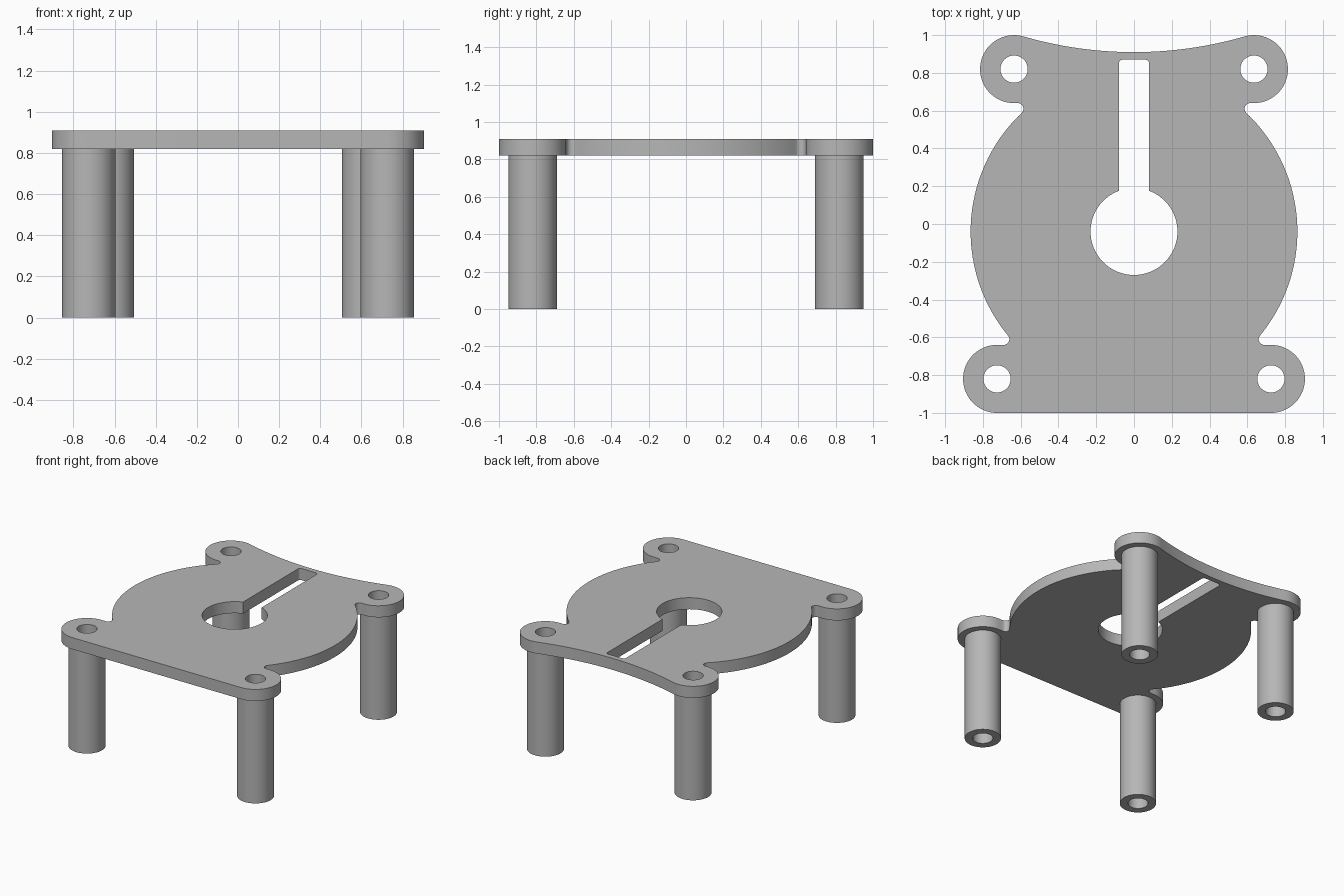
import bpy
import bmesh
from math import cos, sin, radians, degrees, atan2, sqrt, tau

PLATE_BOTTOM, PLATE_TOP = 0.82, 0.91
LUG_R, LEG_R, BORE_R, FILLET_R = 0.18, 0.13, 0.072, 0.03
DISC_Y, DISC_R, HOLE_R = -0.04, 0.865, 0.23
SLOT_X, SLOT_END, SLOT_CORNER = 0.08, 0.87, 0.02
FRONT_LUG, BACK_LUG = (0.725, -0.82), (0.635, 0.82)
BACK_EDGE_Y = 0.91

if "Cube" in bpy.data.objects:
    bpy.data.objects.remove(bpy.data.objects["Cube"], do_unlink=True)

grey = bpy.data.materials.new("grey")
grey.use_nodes = True
colour = (0.47, 0.47, 0.47, 1)
grey.diffuse_color = colour
grey.node_tree.nodes["Principled BSDF"].inputs["Base Color"].default_value = colour


def arc(centre, radius, start, end, steps):
    """Points along an arc, angles in degrees."""
    angles = [radians(start + (end - start) * i / steps) for i in range(steps + 1)]
    return [(centre[0] + radius * cos(a), centre[1] + radius * sin(a)) for a in angles]


def circle(centre, radius, steps=48):
    return arc(centre, radius, 0, 360, steps)[:-1]


def mirrored(half):
    """Close a right-hand half outline by reflecting it in x."""
    return half + [(-x, y) for x, y in reversed(half) if x > 1e-5]


def extrude_outlines(name, outlines, bottom, top):
    """Fill nested outlines, inner ones as holes, and extrude them."""
    curve = bpy.data.curves.new(name + "_profile", "CURVE")
    curve.dimensions = "2D"
    curve.fill_mode = "BOTH"
    curve.extrude = (top - bottom) / 2
    for points in outlines:
        spline = curve.splines.new("POLY")
        spline.points.add(len(points) - 1)
        for point, (x, y) in zip(spline.points, points):
            point.co = (x, y, 0, 1)
        spline.use_cyclic_u = True
    helper = bpy.data.objects.new(name + "_profile", curve)
    mesh = bpy.data.meshes.new_from_object(helper)
    bpy.data.objects.remove(helper)
    bpy.data.curves.remove(curve)

    bm = bmesh.new()
    bm.from_mesh(mesh)
    bmesh.ops.remove_doubles(bm, verts=bm.verts, dist=1e-5)
    bmesh.ops.recalc_face_normals(bm, faces=bm.faces)
    bmesh.ops.translate(bm, verts=bm.verts, vec=(0, 0, (top + bottom) / 2))
    bm.to_mesh(mesh)
    bm.free()

    mesh.name = name
    mesh.materials.clear()
    mesh.materials.append(grey)
    obj = bpy.data.objects.new(name, mesh)
    bpy.context.collection.objects.link(obj)
    bpy.ops.object.select_all(action="DESELECT")
    obj.select_set(True)
    bpy.context.view_layer.objects.active = obj
    bpy.ops.object.shade_smooth_by_angle(angle=radians(30))
    return obj


def fillet(lug, side):
    """Centre of the notch between a lug and the disc, and its angle from the disc."""
    y = lug[1] + side * (LUG_R + FILLET_R)
    x = sqrt((DISC_R + FILLET_R) ** 2 - (y - DISC_Y) ** 2)
    return (x, y), degrees(atan2(y - DISC_Y, x))


# Plate outline: front edge, front lug, notch, disc, notch, back lug, hollow back edge
front_notch, front_angle = fillet(FRONT_LUG, 1)
back_notch, back_angle = fillet(BACK_LUG, -1)
lx, ly = BACK_LUG
d = BACK_EDGE_Y - LUG_R
hollow_y = (lx ** 2 + ly ** 2 - d ** 2) / (2 * (ly - d))
hollow_angle = degrees(atan2(hollow_y - ly, -lx))
half = [(0, FRONT_LUG[1] - LUG_R)]
half += arc(FRONT_LUG, LUG_R, -90, 90, 32)
half += arc(front_notch, FILLET_R, 270, 180 + front_angle, 12)
half += arc((0, DISC_Y), DISC_R, front_angle, back_angle, 48)[1:]
half += arc(back_notch, FILLET_R, 180 + back_angle, 90, 12)[1:]
half += arc(BACK_LUG, LUG_R, -90, hollow_angle, 32)
half += arc((0, hollow_y), hollow_y - BACK_EDGE_Y, hollow_angle - 180, -90, 20)[1:]

# Keyhole opening: round hole running into a slot with rounded corners
slot_angle = degrees(atan2(sqrt(HOLE_R ** 2 - SLOT_X ** 2), SLOT_X))
keyhole = arc((0, DISC_Y), HOLE_R, -90, slot_angle, 32)
keyhole += arc((SLOT_X - SLOT_CORNER, SLOT_END - SLOT_CORNER), SLOT_CORNER, 0, 90, 6)

legs = {
    "front_left_leg": FRONT_LUG,
    "front_right_leg": (-FRONT_LUG[0], FRONT_LUG[1]),
    "back_left_leg": BACK_LUG,
    "back_right_leg": (-BACK_LUG[0], BACK_LUG[1]),
}
bores = [circle(c, BORE_R) for c in legs.values()]
extrude_outlines("plate", [mirrored(half), mirrored(keyhole)] + bores,
                 PLATE_BOTTOM, PLATE_TOP)

# Hollow legs under the lugs
for name, centre in legs.items():
    extrude_outlines(name, [circle(centre, LEG_R), circle(centre, BORE_R)],
                     0, PLATE_BOTTOM)
